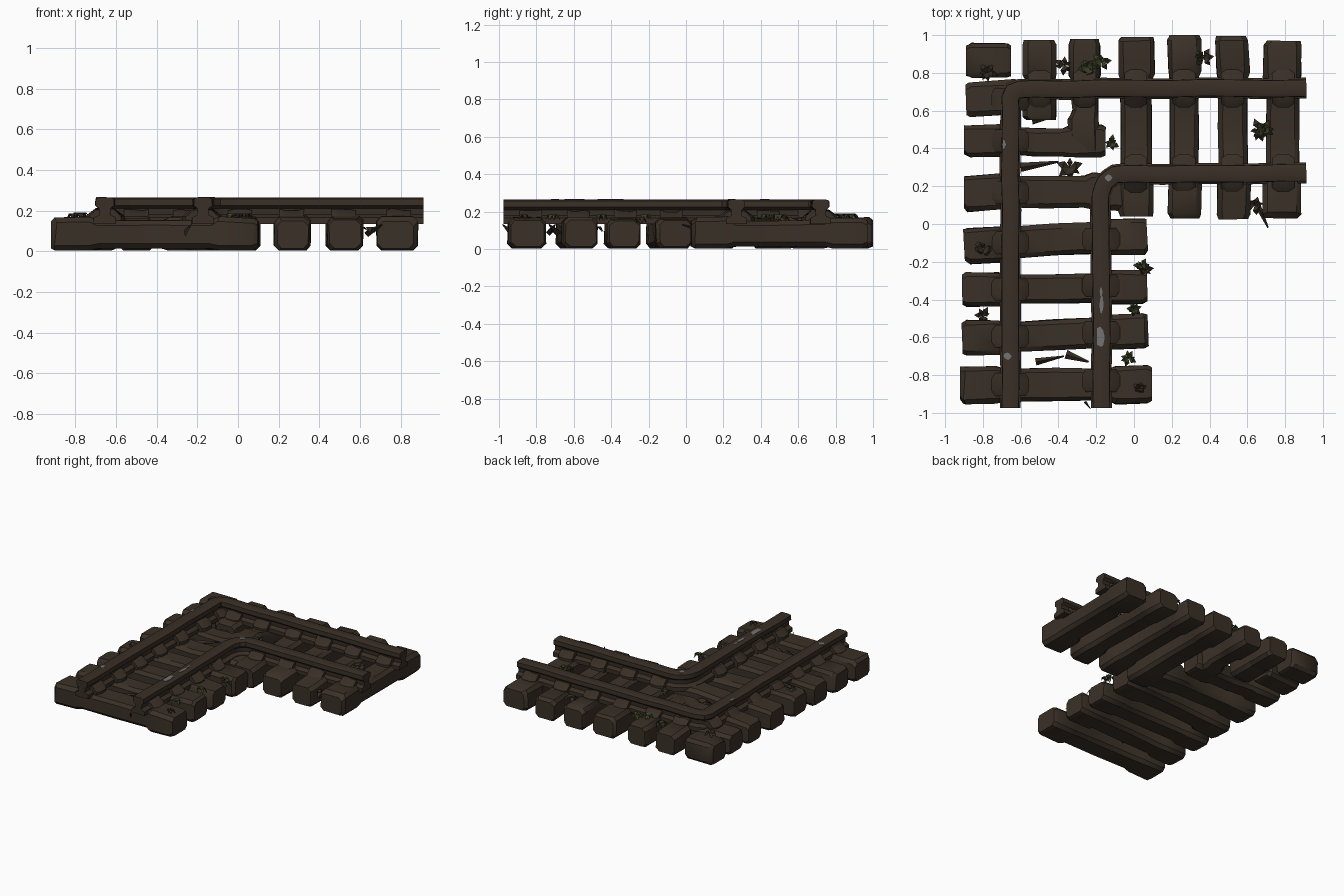
import bpy, bmesh, math, random
from mathutils import Vector

if "Cube" in bpy.data.objects:
    bpy.data.objects.remove(bpy.data.objects["Cube"])

random.seed(4)


def material(name, rgb):
    m = bpy.data.materials.new(name)
    m.diffuse_color = (*rgb, 1)
    m.use_nodes = True
    m.node_tree.nodes["Principled BSDF"].inputs["Base Color"].default_value = m.diffuse_color
    return m


WOOD = material("dark wood", (0.042, 0.030, 0.020))
RUST = material("rusty rail", (0.040, 0.028, 0.019))
TWIG = material("dry twig", (0.034, 0.025, 0.016))
MOSS = material("moss green", (0.036, 0.045, 0.016))
STEEL = material("worn steel", (0.17, 0.17, 0.17))


def finish(name, bm, mat):
    bmesh.ops.recalc_face_normals(bm, faces=bm.faces)
    me = bpy.data.meshes.new(name)
    bm.to_mesh(me)
    bm.free()
    me.materials.append(mat)
    ob = bpy.data.objects.new(name, me)
    bpy.context.collection.objects.link(ob)
    return ob


def skin(bm, rings):
    """Join a list of equal rings of points into a capped solid."""
    rv = [[bm.verts.new(p) for p in r] for r in rings]
    n = len(rv[0])
    for a, b in zip(rv, rv[1:]):
        for i in range(n):
            bm.faces.new((a[i], a[(i + 1) % n], b[(i + 1) % n], b[i]))
    bm.faces.new(rv[0])
    bm.faces.new(rv[-1][::-1])


def jit(a):
    return random.uniform(-a, a)


# Sleepers: bulging chamfered ends and a slimmer, lower middle
def sleeper(name, p, q, width, slim=True):
    p, q = Vector((*p, 0)), Vector((*q, 0))
    d = (q - p).normalized()
    s = Vector((-d.y, d.x, 0))
    length = (q - p).length
    stations = [(0, .88, .152), (.025, 1, .165), (.19, 1, .17), (.23, .86, .152),
                (length / 2, .88, .148), (length - .23, .86, .152),
                (length - .19, 1, .17), (length - .025, 1, .165), (length, .88, .152)]
    if not slim:
        stations = stations[:2] + stations[-2:]
    bm = bmesh.new()
    rings = []
    for t, k, top in stations:
        h = width / 2 * k
        c = .024
        z0 = .004 if k > .95 else .014
        top += jit(.006)
        off = jit(.006)
        prof = [(-h + c, z0), (h - c, z0), (h, z0 + c), (h, top - c),
                (h - c, top), (-h + c, top), (-h, top - c), (-h, z0 + c)]
        rings.append([p + d * (t + (jit(.008) if 0 < t < length else 0))
                      + s * (u + off + jit(.004)) + Vector((0, 0, z)) for u, z in prof])
    skin(bm, rings)
    finish(name, bm, WOOD)


# Left arm: sleepers across x (left x, left y, right x, right y, width, slim)
across = [(-.89, .87, -.65, .87, .18, False), (-.89, .66, -.60, .67, .18, False),
          (-.90, .44, -.15, .435, .17, True), (-.90, .165, -.03, .17, .19, True),
          (-.90, -.115, .07, -.06, .19, True), (-.91, -.35, .07, -.33, .18, True),
          (-.91, -.605, .075, -.565, .185, True), (-.92, -.85, .095, -.85, .20, True)]
for i, (x0, y0, x1, y1, w, slim) in enumerate(across):
    sleeper(f"left_sleeper_{i + 1}", (x0, y0), (x1, y1), w, slim)

# Back arm: sleepers across y (x, low y, high y, width)
along = [(-.50, .55, .975, .175), (-.26, .37, .98, .165), (.01, .04, .99, .19),
         (.265, .03, 1.0, .175), (.52, .025, .995, .175), (.79, .03, .97, .20)]
for i, (x, y0, y1, w) in enumerate(along):
    sleeper(f"back_sleeper_{i + 1}", (x + jit(.01), y0), (x, y1), w)


# Rails: T-shaped profile swept along a flat path with mitred corners
PROFILE = [(-.055, .135), (.055, .135), (.055, .165), (.026, .18), (.028, .21), (.046, .225),
           (.044, .258), (.03, .264), (-.03, .264), (-.044, .258), (-.046, .225),
           (-.028, .21), (-.026, .18), (-.055, .165)]


def rail(name, path):
    pts = [Vector(p) for p in path]
    rings = []
    for i, p in enumerate(pts):
        a = (p - pts[i - 1]).normalized() if i else (pts[1] - p).normalized()
        b = (pts[i + 1] - p).normalized() if i < len(pts) - 1 else a
        na, nb = Vector((-a.y, a.x)), Vector((-b.y, b.x))
        m = (na + nb).normalized()
        m /= max(.5, m.dot(na))
        w = 0 if i in (0, len(pts) - 1) else jit(.004)
        rings.append([(p.x + m.x * (u + w), p.y + m.y * (u + w), z) for u, z in PROFILE])
    bm = bmesh.new()
    skin(bm, rings)
    finish(name, bm, RUST)


def steps(a, b, n):
    return [tuple(Vector(a).lerp(Vector(b), i / n)) for i in range(n + 1)]


outer_bend = [(-.655 + .05 * (1 - math.cos(t)), .665 + .05 * math.sin(t))
              for t in (0, math.pi / 4, math.pi / 2)]
rail("outer_rail", steps((-.655, -.975), (-.655, .60), 9) + outer_bend
     + steps((-.53, .715), (.912, .72), 8))
inner_bend = [(-.175 + .11 * (1 - math.cos(t)), .155 + .11 * math.sin(t))
              for t in [math.pi / 2 * k / 5 for k in range(6)]]
rail("inner_rail", steps((-.172, -.975), (-.175, .10), 6) + inner_bend
     + steps((0, .265), (.912, .27), 6))


# Fastening wedges: sloping lumps where rails sit on sleepers
def wedge(name, x, y, along_x):
    bm = bmesh.new()
    rings = []
    for t, k in ((-.06, .8), (-.03, 1), (.03, 1), (.06, .8)):
        prof = [(-.10 * k, .12), (.10 * k, .12), (.10 * k, .17), (.045, .205 + jit(.008)),
                (-.045, .205 + jit(.008)), (-.10 * k, .17)]
        rings.append([(x + t, y + u, z) if along_x else (x + u, y + t, z) for u, z in prof])
    skin(bm, rings)
    finish(name, bm, RUST)


for i, y in enumerate((.66, .44, .165, -.10, -.345, -.595, -.85)):
    wedge(f"outer_left_wedge_{i + 1}", -.655, y, False)
    if y < .1:
        wedge(f"inner_left_wedge_{i + 1}", -.175, y + .02, False)
for i, s in enumerate(along):
    wedge(f"outer_back_wedge_{i + 1}", s[0], .718, True)
    if s[0] > 0:
        wedge(f"inner_back_wedge_{i + 1}", s[0], .268, True)


# Worn steel patches: thin plates on the rail heads
for i, (x, y, w, l) in enumerate([(-.178, -.60, .045, .12), (-.172, -.43, .02, .10),
                                  (-.135, .245, .035, .035), (-.69, .42, .02, .05),
                                  (-.668, -.70, .04, .035), (-.175, -.36, .015, .05)]):
    bm = bmesh.new()
    ring = [(x + w / 2 * math.cos(a) * (1 + jit(.25)), y + l / 2 * math.sin(a) * (1 + jit(.2)))
            for a in [k * math.pi / 4 for k in range(8)]]
    skin(bm, [[(u, v, z) for u, v in ring] for z in (.260, .2665)])
    finish(f"worn_patch_{i + 1}", bm, STEEL)


# Weeds: fans of pointed leaves lying around a centre
def weed(name, x, y, z, size, n, mat):
    bm = bmesh.new()
    start = random.random() * 6
    for k in range(n):
        a = start + k * math.tau / n + jit(.3)
        r = size * random.uniform(.6, 1.1)
        d, s = Vector((math.cos(a), math.sin(a), 0)), Vector((-math.sin(a), math.cos(a), 0))
        c = Vector((x, y, z))
        up = Vector((0, 0, .02))
        v = [bm.verts.new(q) for q in (c, c + d * r * .5 + s * r * .3 + up,
                                       c + d * r - up * .6, c + d * r * .5 - s * r * .3 + up)]
        bm.faces.new((v[0], v[1], v[3]))
        bm.faces.new((v[1], v[2], v[3]))
    finish(name, bm, mat)


green = [(.69, .50, .165, .065), (-.25, .83, .17, .07), (-.17, .86, .17, .06),
         (.0, -.45, .165, .05), (-.03, -.71, .165, .045), (-.12, .43, .165, .045),
         (.04, -.22, .165, .045), (.35, .885, .17, .035)]
for i, (x, y, z, r) in enumerate(green):
    weed(f"moss_weed_{i + 1}", x, y, z, r, 7, MOSS)
dry = [(-.78, .80, .17, .06), (-.37, .84, .15, .06), (.37, .88, .165, .055),
       (-.80, -.13, .165, .06), (-.80, -.485, .10, .05), (.06, -.24, .15, .05),
       (.66, .50, .16, .07), (.64, .10, .10, .06), (-.34, .30, .10, .08),
       (.03, -.87, .165, .04)]
for i, (x, y, z, r) in enumerate(dry):
    weed(f"dry_weed_{i + 1}", x, y, z, r, 6, TWIG)

# Loose splinters in the gaps between sleepers
for i, (x0, y0, x1, y1, w) in enumerate([(-.60, .30, -.40, .33, .05), (-.52, -.73, -.37, -.70, .04),
                                         (-.36, -.69, -.24, -.73, .05), (.64, .13, .71, -.02, .04),
                                         (-.54, .55, -.42, .57, .05), (-.26, -.94, -.23, -.98, .02)]):
    p, q = Vector((x0, y0, .09)), Vector((x1, y1, .13))
    d = (q - p).normalized()
    s = Vector((-d.y, d.x, 0)) * w / 2
    h = Vector((0, 0, .02))
    bm = bmesh.new()
    skin(bm, [[p + s, p + h, p - s, p - h], [q + s * .2, q + h * .2, q - s * .2, q - h * .2]])
    finish(f"splinter_{i + 1}", bm, TWIG)

# Smooth shading with crisp edges
for ob in bpy.data.objects:
    ob.select_set(True)
bpy.context.view_layer.objects.active = bpy.data.objects["outer_rail"]
bpy.ops.object.shade_smooth_by_angle(angle=math.radians(35))
